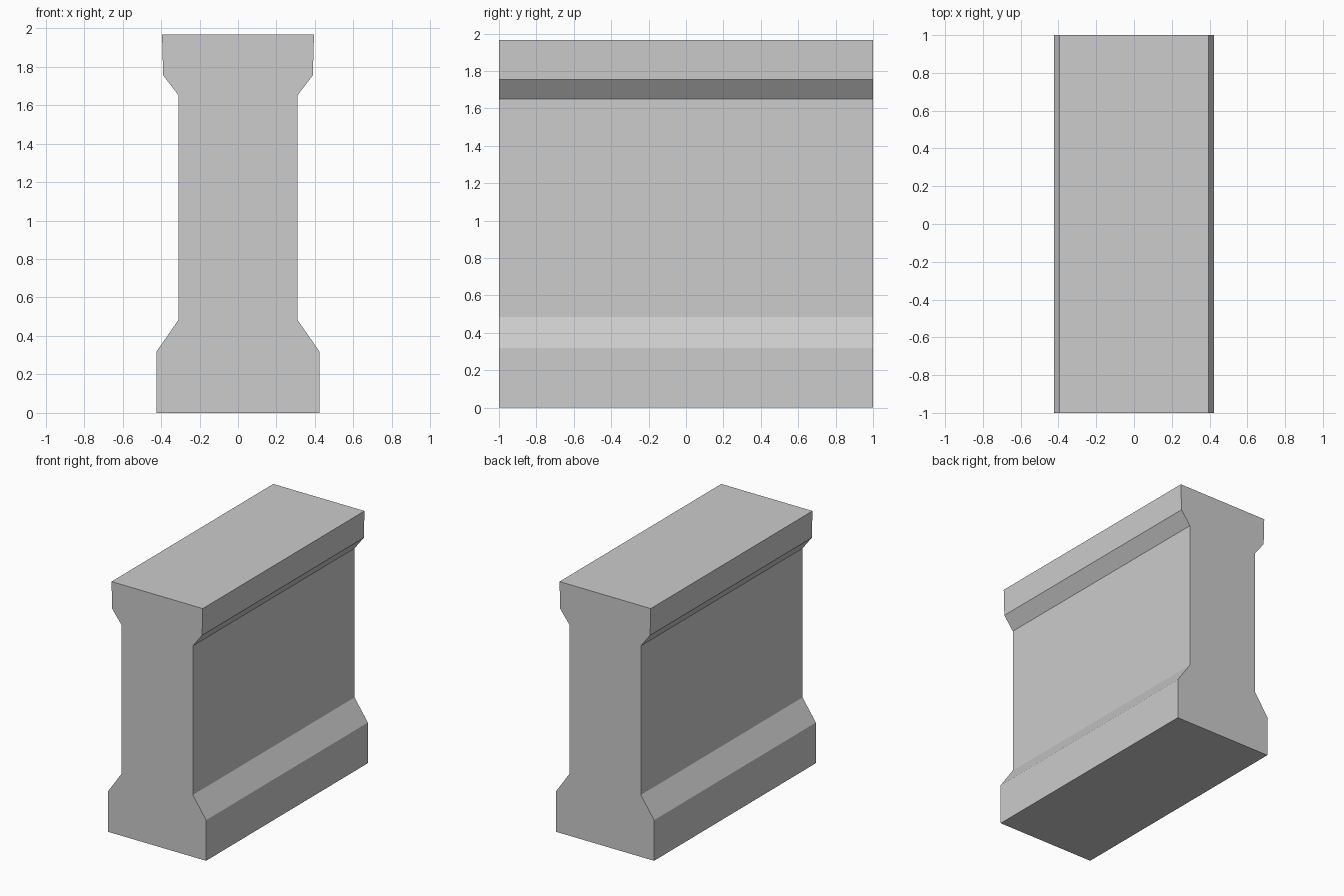
import bpy
import bmesh

if "Cube" in bpy.data.objects:
    bpy.data.objects.remove(bpy.data.objects["Cube"])

# Plain grey concrete
grey = bpy.data.materials.new("concrete_grey")
grey.diffuse_color = (0.604, 0.604, 0.604, 1.0)
grey.use_nodes = True
grey.node_tree.nodes["Principled BSDF"].inputs["Base Color"].default_value = grey.diffuse_color

# Right half of the cross-section, from base to top (x, z)
half = [(0.424, 0.0), (0.424, 0.318), (0.309, 0.484),
        (0.309, 1.651), (0.389, 1.755), (0.395, 1.966)]
profile = half + [(-x, z) for x, z in reversed(half)]

# Extrude the mirrored section along y
bm = bmesh.new()
front = bm.faces.new([bm.verts.new((x, -1.0, z)) for x, z in profile])
result = bmesh.ops.extrude_face_region(bm, geom=[front], use_keep_orig=True)
moved = [v for v in result["geom"] if isinstance(v, bmesh.types.BMVert)]
bmesh.ops.translate(bm, verts=moved, vec=(0, 2.0, 0))
bmesh.ops.recalc_face_normals(bm, faces=bm.faces)

# Wall block with wide foot and cap
mesh = bpy.data.meshes.new("wall_block")
bm.to_mesh(mesh)
bm.free()
mesh.materials.append(grey)
wall = bpy.data.objects.new("wall_block", mesh)
bpy.context.collection.objects.link(wall)
